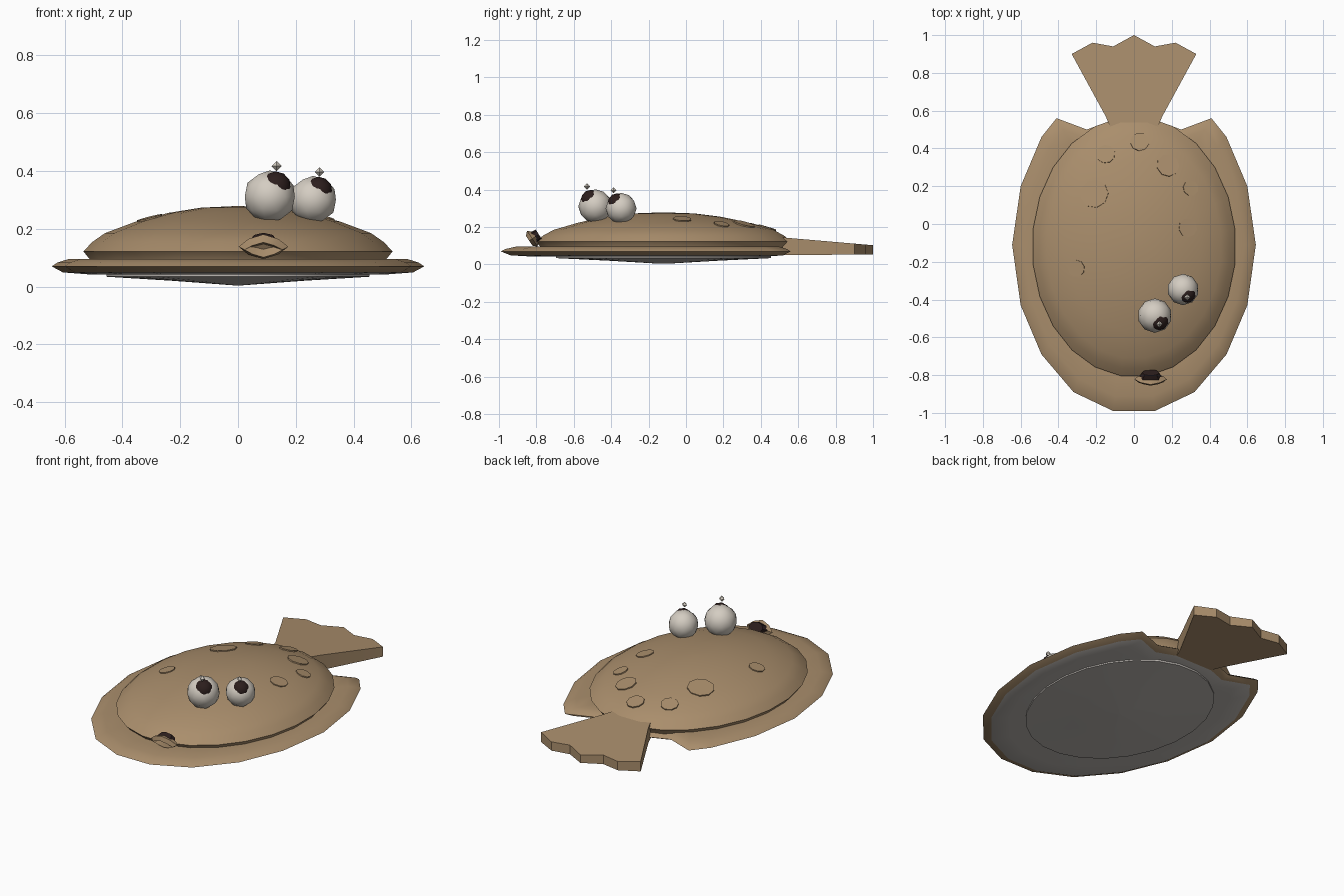
import bpy, bmesh, math
from mathutils import Vector, Matrix

if "Cube" in bpy.data.objects:
    bpy.data.objects.remove(bpy.data.objects["Cube"])

CY = -0.12  # centre of the body along y


def material(name, rgb):
    m = bpy.data.materials.new(name)
    m.diffuse_color = (*rgb, 1)
    m.use_nodes = True
    m.node_tree.nodes["Principled BSDF"].inputs["Base Color"].default_value = m.diffuse_color
    return m


BROWN = material("sandy brown", (0.40, 0.27, 0.15))
GREY = material("pale belly", (0.50, 0.47, 0.44))
WHITE = material("eye white", (0.66, 0.61, 0.54))
BLACK = material("dark pupil", (0.025, 0.013, 0.012))


def finish(name, bm, mats, angle=35, rule=None):
    bmesh.ops.recalc_face_normals(bm, faces=bm.faces)
    if rule:
        for f in bm.faces:
            f.material_index = rule(f)
    me = bpy.data.meshes.new(name)
    bm.to_mesh(me)
    bm.free()
    for m in mats:
        me.materials.append(m)
    me.shade_smooth()
    me.set_sharp_from_angle(angle=math.radians(angle))
    ob = bpy.data.objects.new(name, me)
    bpy.context.collection.objects.link(ob)
    return ob


def loft(rings, cap_first=True, cap_last=True, closed=False):
    """Skin a list of equally long point loops."""
    bm = bmesh.new()
    loops = [[bm.verts.new(p) for p in r] for r in rings]
    pairs = list(zip(loops, loops[1:]))
    if closed:
        pairs.append((loops[-1], loops[0]))
    n = len(loops[0])
    for a, b in pairs:
        for i in range(n):
            j = (i + 1) % n
            bm.faces.new((a[i], a[j], b[j], b[i]))
    if cap_first and not closed:
        bm.faces.new(loops[0])
    if cap_last and not closed:
        bm.faces.new(loops[-1])
    return bm


def ellipse(s, z, rx=0.54, ry=0.69, n=24):
    return [(s * rx * math.cos(math.tau * (i + .5) / n),
             CY + s * ry * math.sin(math.tau * (i + .5) / n), z) for i in range(n)]


# Domed body
PROFILE = [(0.95, 0.07), (0.96, 0.095), (1.0, 0.122), (0.94, 0.155), (0.86, 0.185),
           (0.66, 0.225), (0.45, 0.255), (0.24, 0.273), (0.04, 0.278)]
finish("body", loft([ellipse(s, z) for s, z in PROFILE]), [BROWN], 50)


def dome_z(x, y):
    s = math.hypot(x / 0.54, (y - CY) / 0.69)
    for (s1, z1), (s0, z0) in zip(PROFILE[2:], PROFILE[3:]):
        if s0 <= s <= s1:
            return z0 + (z1 - z0) * (s - s0) / (s1 - s0)
    return PROFILE[-1][1]


# Fringe fin around the body, open at the tail, with a pale underside
half = [(0.11, -0.99), (0.32, -0.89), (0.49, -0.69), (0.60, -0.43), (0.645, -0.11),
        (0.60, 0.20), (0.49, 0.46), (0.41, 0.56), (0.25, 0.50), (0.13, 0.545)]
outline = half + [(-x, y) for x, y in reversed(half)]


def fin_ring(s, z):
    return [(x * s, CY + (y - CY) * s, z) for x, y in outline]


fin = loft([fin_ring(0.80, 0.096), fin_ring(0.91, 0.095), fin_ring(0.97, 0.083),
            fin_ring(1.0, 0.070), fin_ring(0.94, 0.049), fin_ring(0.80, 0.042)])
finish("fringe_fin", fin, [BROWN, GREY], 50,
       lambda f: int(f.calc_center_median().z < 0.055))

# Shallow belly
finish("belly", loft([ellipse(s, z, 0.46, 0.58) for s, z in
                      [(1, 0.045), (1, 0.034), (0.5, 0.020), (0.03, 0.004)]]), [GREY], 40)

# Fan tail
tail_half = [(0.0, 1.0), (0.11, 0.94), (0.22, 0.96), (0.33, 0.90), (0.15, 0.57), (0.11, 0.48)]
tail_pts = tail_half + [(-x, y) for x, y in reversed(tail_half[1:])]


def tail_top(y):
    return 0.140 - 0.037 * (y - 0.57) / 0.43


finish("tail_fin", loft([[(x, y, 0.050 + 0.010 * (y - 0.57)) for x, y in tail_pts],
                         [(x, y, tail_top(y)) for x, y in tail_pts]]), [BROWN], 30)

# Flat spots lying on the back
for i, (x, y, r) in enumerate([(-0.15, 0.37, 0.05), (0.03, 0.435, 0.05), (0.18, 0.31, 0.06),
                               (0.30, 0.19, 0.042), (0.285, -0.02, 0.05),
                               (-0.21, 0.16, 0.075), (-0.305, -0.235, 0.045)]):
    e = 0.04
    normal = Vector((-(dome_z(x + e, y) - dome_z(x - e, y)) / (2 * e),
                     -(dome_z(x, y + e) - dome_z(x, y - e)) / (2 * e), 1))
    bm = bmesh.new()
    bmesh.ops.create_cone(bm, cap_ends=True, segments=9, radius1=r, radius2=r, depth=0.008)
    turn = normal.to_track_quat('Z', 'Y').to_matrix().to_4x4()
    bm.transform(Matrix.Translation((x, y, dome_z(x, y) + 0.001)) @ turn)
    finish(f"back_spot_{i + 1}", bm, [BROWN], 30)


def ball(name, centre, r, mat, sub=2, angle=60):
    bm = bmesh.new()
    bmesh.ops.create_icosphere(bm, subdivisions=sub, radius=r)
    bm.transform(Matrix.Translation(centre))
    return finish(name, bm, [mat], angle)


# Two eyes, each with a pupil and a floating glint
for side, c, r in [("near", Vector((0.11, -0.485, 0.311)), 0.091),
                   ("far", Vector((0.26, -0.347, 0.300)), 0.083)]:
    k = r / 0.091
    ball(f"{side}_eye", c, r, WHITE)
    ball(f"{side}_pupil", c + Vector((0.020, -0.025, 0.034)) * k, 0.054 * k, BLACK)
    bm = bmesh.new()
    bmesh.ops.create_uvsphere(bm, u_segments=4, v_segments=2, radius=0.018 * k)
    bm.transform(Matrix.Translation(c + Vector((0.024, -0.045, 0.106)) * k))
    finish(f"{side}_glint", bm, [WHITE], 20)

# Mouth: tilted diamond lip ring, brown inside, dark behind
MOUTH = Vector((0.088, -0.822, 0.138))
U, V = Vector((1, 0, 0)), Vector((0, -0.55, 0.835))
N = Vector((0, -0.835, -0.55))
lips = []
for i in range(8):
    t = math.tau * i / 8
    d = abs(math.cos(t)) + abs(math.sin(t))  # pull the ring towards a diamond
    k = 1 / d ** 0.6
    mid = MOUTH + U * 0.066 * k * math.cos(t) + V * 0.031 * k * math.sin(t)
    out = U * math.cos(t) + V * math.sin(t)
    lips.append([mid + out * 0.02 * a + N * 0.02 * b
                 for a, b in ((1, 0), (0, 1), (-1, 0), (0, -1))])
finish("lips", loft(lips, closed=True), [BROWN], 40)


def mouth_ring(w, h, depth, n=8):
    return [MOUTH + N * depth + U * w * math.cos(math.tau * i / n)
            + V * h * math.sin(math.tau * i / n) for i in range(n)]


finish("mouth_inside", loft([mouth_ring(0.062, 0.03, 0.0), mouth_ring(0.062, 0.03, -0.01)]),
       [BROWN], 30)
finish("mouth_back", loft([mouth_ring(0.062, 0.034, -0.011), mouth_ring(0.045, 0.03, -0.042)]),
       [BLACK], 30)
